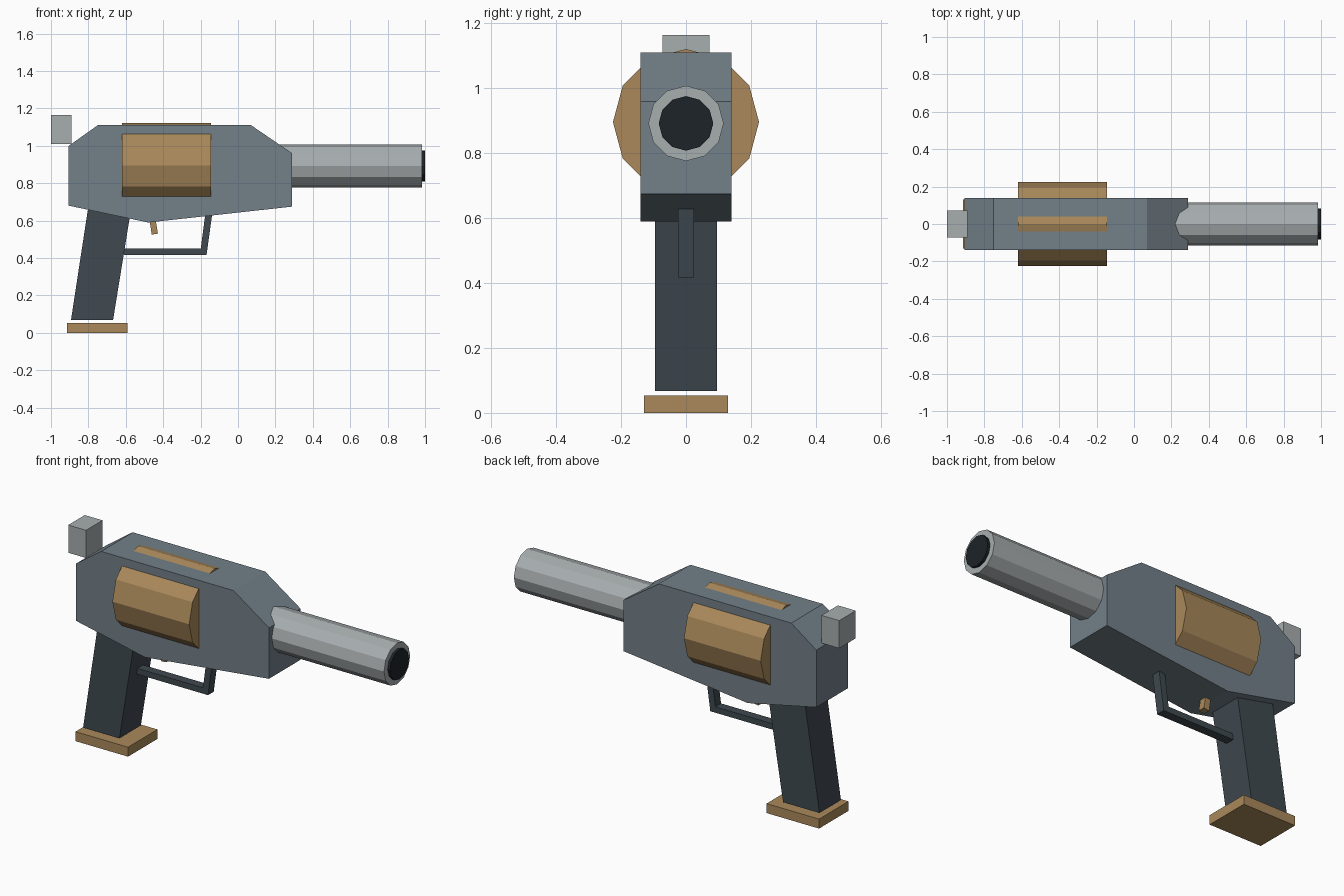
import bpy, bmesh, math

if "Cube" in bpy.data.objects:
    bpy.data.objects.remove(bpy.data.objects["Cube"])


def material(name, r, g, b):
    m = bpy.data.materials.new(name)
    m.diffuse_color = (r, g, b, 1)
    m.use_nodes = True
    m.node_tree.nodes["Principled BSDF"].inputs["Base Color"].default_value = m.diffuse_color
    return m


STEEL = material("blue_steel", 0.17, 0.215, 0.25)
BRASS = material("brass", 0.40, 0.25, 0.105)
DARK = material("dark_grip", 0.05, 0.067, 0.08)
SILVER = material("silver", 0.39, 0.42, 0.43)
BLACK = material("bore_black", 0.012, 0.017, 0.021)


def prism(name, profile, half_width, mat):
    """Extrude an x-z side profile symmetrically along y."""
    bm = bmesh.new()
    face = bm.faces.new([bm.verts.new((x, -half_width, z)) for x, z in profile])
    ext = bmesh.ops.extrude_face_region(bm, geom=[face])
    verts = [v for v in ext["geom"] if isinstance(v, bmesh.types.BMVert)]
    bmesh.ops.translate(bm, verts=verts, vec=(0, 2 * half_width, 0))
    bmesh.ops.recalc_face_normals(bm, faces=bm.faces)
    mesh = bpy.data.meshes.new(name)
    bm.to_mesh(mesh)
    bm.free()
    mesh.materials.append(mat)
    obj = bpy.data.objects.new(name, mesh)
    bpy.context.collection.objects.link(obj)
    return obj


def box(name, x0, x1, z0, z1, half_width, mat):
    return prism(name, [(x0, z0), (x1, z0), (x1, z1), (x0, z1)], half_width, mat)


def tube(name, x0, x1, z, radius, mat):
    """Twelve-sided cylinder lying along x."""
    bpy.ops.mesh.primitive_cylinder_add(
        vertices=12, radius=radius, depth=x1 - x0,
        location=((x0 + x1) / 2, 0, z), rotation=(0, math.pi / 2, 0))
    obj = bpy.context.object
    obj.name = name
    obj.data.materials.append(mat)
    return obj


# Body with chamfered top and shallow V underside
prism("body", [(-0.905, 0.68), (-0.48, 0.59), (0.29, 0.675), (0.29, 0.96),
               (0.07, 1.11), (-0.75, 1.11), (-0.905, 1.0)], 0.14, STEEL)

# Drum, barrel and bore
tube("drum", -0.62, -0.145, 0.896, 0.225, BRASS)
tube("barrel", 0.19, 0.985, 0.892, 0.116, SILVER)
tube("bore", 0.94, 1.0, 0.892, 0.084, BLACK)

# Hammer block at the rear
box("hammer", -1.0, -0.89, 1.01, 1.165, 0.073, SILVER)

# Slanted grip and its base plate
prism("grip", [(-0.893, 0.068), (-0.668, 0.068), (-0.567, 0.69), (-0.798, 0.69)],
      0.095, DARK)
box("grip_base", -0.915, -0.59, 0.0, 0.053, 0.13, BRASS)

# Trigger guard: lower bar and front post
box("guard_bar", -0.61, -0.17, 0.417, 0.45, 0.025, DARK)
prism("guard_post", [(-0.203, 0.422), (-0.168, 0.417), (-0.138, 0.635), (-0.174, 0.64)],
      0.025, DARK)

# Trigger
prism("trigger", [(-0.461, 0.525), (-0.428, 0.531), (-0.446, 0.64), (-0.478, 0.635)],
      0.02, BRASS)
